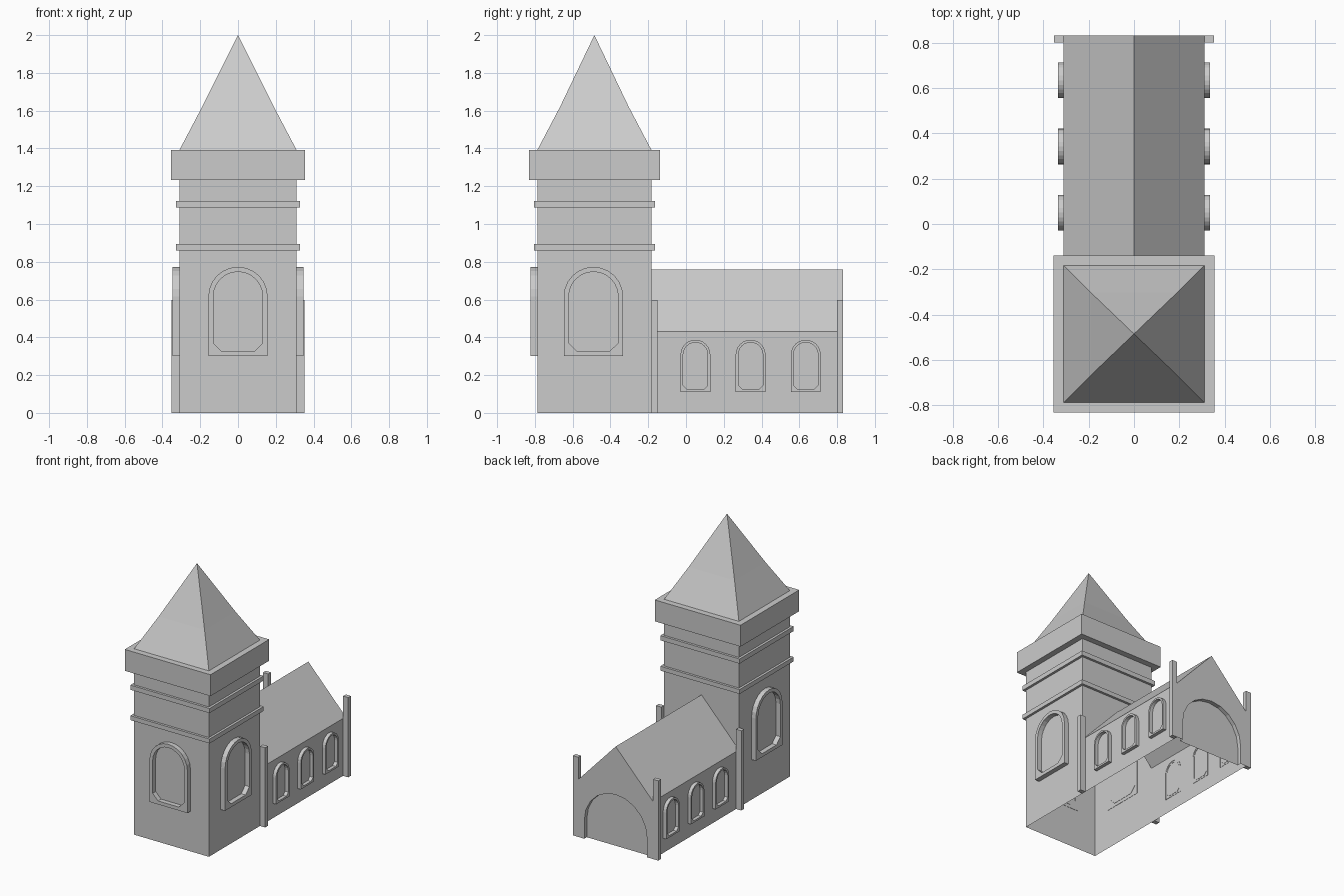
import bpy, bmesh, math
from mathutils import Matrix, Vector

if "Cube" in bpy.data.objects:
    bpy.data.objects.remove(bpy.data.objects["Cube"])

TY = -0.485                     # tower centre in y
TF, TB = -0.787, -0.183         # tower front and back walls
END = 0.832                     # rear gable plane
W, EAVE, RIDGE = 0.31, 0.43, 0.76


def make(name, faces, matrix=Matrix()):
    """Object from a list of polygons, welded together."""
    bm = bmesh.new()
    for f in faces:
        bm.faces.new([bm.verts.new(matrix @ Vector(p)) for p in f])
    bmesh.ops.remove_doubles(bm, verts=bm.verts, dist=1e-4)
    bmesh.ops.recalc_face_normals(bm, faces=bm.faces)
    me = bpy.data.meshes.new(name)
    bm.to_mesh(me)
    bm.free()
    ob = bpy.data.objects.new(name, me)
    bpy.context.collection.objects.link(ob)
    return ob


def bridge(a, b, closed=True):
    n = len(a)
    return [(a[i], a[(i + 1) % n], b[(i + 1) % n], b[i])
            for i in range(n if closed else n - 1)]


def box(name, x0, x1, y0, y1, z0, z1):
    lo = [(x0, y0, z0), (x1, y0, z0), (x1, y1, z0), (x0, y1, z0)]
    hi = [(x, y, z1) for x, y, _ in lo]
    return make(name, bridge(lo, hi) + [lo, hi])


def arch(half, z0, spring, n, cut=0.0):
    """Round-topped outline (u, z), bottom corners cut off by `cut`."""
    pts = [(-half + cut, z0), (-half, z0 + cut)]
    pts += [(-half * math.cos(math.pi * i / n), spring + half * math.sin(math.pi * i / n))
            for i in range(n + 1)]
    return pts + [(half, z0 + cut), (half - cut, z0)]


def window(name, loc, angle, half, z0, top, rim, cut, depth):
    """Raised arched frame on a wall, facing local -y."""
    spring = top - half
    outer = arch(half, z0, spring, 12)
    inner = arch(half - rim, z0 + rim, spring, 12, cut)
    put = lambda pts, d: [(u, -d, z) for u, z in pts]
    ob, of = put(outer, -0.002), put(outer, depth)
    nf, nb = put(inner, depth), put(inner, -0.002)
    m = Matrix.Translation(loc) @ Matrix.Rotation(angle, 4, 'Z')
    make(name, bridge(ob, of) + bridge(of, nf) + bridge(nf, nb), m)


# Tower: square rings lofted through bands, cornice and spire, open below
rings = [(W, 0), (W, 0.86), (0.328, 0.86), (0.328, 0.893), (W, 0.893),
         (W, 1.087), (0.328, 1.087), (0.328, 1.122), (W, 1.122),
         (W, 1.232), (0.355, 1.232), (0.355, 1.392), (W, 1.392), (0.19, 1.62)]


def ring(h, z):
    k = h - 0.008
    return [(-h, TY - k, z), (h, TY - k, z), (h, TY + k, z), (-h, TY + k, z)]


loops = [ring(h, z) for h, z in rings]
faces = []
for i, (a, b) in enumerate(zip(loops, loops[1:])):
    sides = bridge(a, b)
    if i == 0:
        sides.pop(2)            # rear wall opens into the nave
    faces += sides
faces.append([(-W, TB, EAVE), (0, TB, RIDGE), (W, TB, EAVE), (W, TB, 0.86), (-W, TB, 0.86)])
tip = (0, TY, 2.0)
faces += [(loops[-1][i], loops[-1][(i + 1) % 4], tip) for i in range(4)]
make("tower", faces)

# Nave: gabled shell, open below, with a recessed arch in the rear wall
gable = [(W, 0), (W, EAVE), (0, RIDGE), (-W, EAVE), (-W, 0)]
at = lambda pts, y: [(x, y, z) for x, z in pts]
door = arch(0.26, 0, 0.14, 10)[1:-1]
faces = bridge(at(gable, TB), at(gable, END), closed=False)
faces.append(at(gable + door, END))
faces += bridge(at(door, END), at(door, END - 0.03), closed=False)
faces.append(at(door, END - 0.03))
make("nave", faces)

# Corner posts, tower windows and nave windows on both sides
for side, s in (("right", 1), ("left", -1)):
    x0, x1 = sorted((s * W, s * 0.353))
    box("front_post_" + side, x0, x1, TB, -0.15, 0, 0.597)
    box("rear_post_" + side, x0, x1, 0.80, END, 0, 0.597)
    turn = s * math.pi / 2
    window("tower_window_" + side, (s * W, -0.49, 0), turn, 0.157, 0.3, 0.773, 0.026, 0.045, 0.036)
    for i, y in enumerate((0.05, 0.342, 0.634)):
        window(f"nave_window_{side}_{i + 1}", (s * W, y, 0), turn, 0.079, 0.11, 0.387, 0.014, 0.022, 0.026)
window("tower_window_front", (0, TF, 0), 0, 0.157, 0.3, 0.773, 0.026, 0.045, 0.036)
